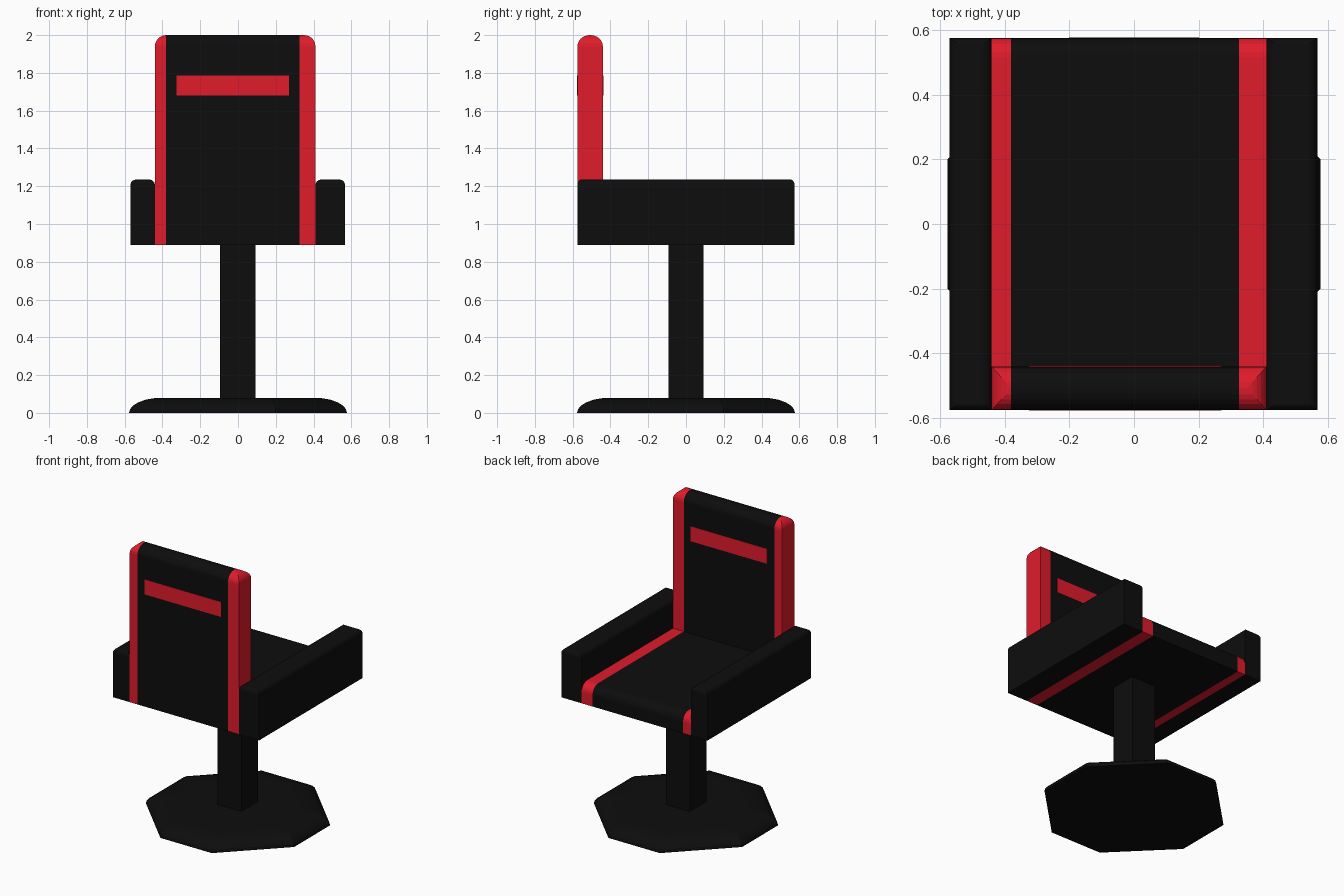
import bpy, math

if "Cube" in bpy.data.objects:
    bpy.data.objects.remove(bpy.data.objects["Cube"])


def material(name, color):
    m = bpy.data.materials.new(name)
    m.diffuse_color = (*color, 1)
    m.use_nodes = True
    m.node_tree.nodes["Principled BSDF"].inputs["Base Color"].default_value = m.diffuse_color
    return m


BLACK = material("black", (0.004, 0.004, 0.004))
RED = material("red", (0.75, 0.011, 0.024))


def loft(name, rings, mat):
    n = len(rings[0])
    verts = [v for ring in rings for v in ring]
    faces = [tuple(reversed(range(n))), tuple(range(len(verts) - n, len(verts)))]
    for k in range(len(rings) - 1):
        for i in range(n):
            j = (i + 1) % n
            faces.append((k * n + i, k * n + j, (k + 1) * n + j, (k + 1) * n + i))
    me = bpy.data.meshes.new(name)
    me.from_pydata(verts, [], faces)
    me.materials.append(mat)
    ob = bpy.data.objects.new(name, me)
    bpy.context.collection.objects.link(ob)
    return ob


def block(name, x, y, z, mat, r=0, left=0, right=0, front=0, back=0, steps=6):
    """Box whose top edges are rounded with radius r on the flagged sides."""
    def ring(h, d):
        x0, x1 = x[0] + d * left, x[1] - d * right
        y0, y1 = y[0] + d * front, y[1] - d * back
        return [(x0, y0, h), (x1, y0, h), (x1, y1, h), (x0, y1, h)]
    rings = [ring(z[0], 0)]
    if r:
        for i in range(steps + 1):
            t = math.pi / 2 * i / steps
            rings.append(ring(z[1] - r + r * math.sin(t), r * (1 - math.cos(t))))
    else:
        rings.append(ring(z[1], 0))
    return loft(name, rings, mat)


# Octagonal foot with a domed rim
outline = [(0.577, -0.2), (0.577, 0.2), (0.2, 0.577), (-0.2, 0.577),
           (-0.577, 0.2), (-0.577, -0.2), (-0.2, -0.577), (0.2, -0.577)]
rings = []
for i in range(7):
    t = math.pi / 2 * i / 6
    s = 1 - 0.3 * (1 - math.cos(t))
    rings.append([(px * s, py * s, 0.08 * math.sin(t)) for px, py in outline])
loft("foot", rings, BLACK)

# Square post
block("post", (-0.095, 0.092), (-0.093, 0.093), (0.07, 0.89), BLACK)

# Seat and backrest, each a black centre between red stripes
columns = [("left_stripe", (-0.44, -0.38), RED, 1, 0),
           ("centre", (-0.38, 0.325), BLACK, 0, 0),
           ("right_stripe", (0.325, 0.41), RED, 0, 1)]
for part, x, mat, left, right in columns:
    block("seat_" + part, x, (-0.44, 0.575), (0.89, 1.03), mat, 0.06, back=1)
    block("backrest_" + part, x, (-0.575, -0.44), (0.89, 2.0), mat, 0.0598,
          left, right, 1.1, 1.1)

# Red band seen on both faces of the backrest
block("backrest_band", (-0.325, 0.27), (-0.577, -0.438), (1.68, 1.785), RED)

# Armrests
for side, x in (("left", (-0.57, -0.44)), ("right", (0.41, 0.567))):
    block(side + "_armrest", x, (-0.575, 0.575), (0.89, 1.235), BLACK, 0.03,
          1, 1, 0.7, 0.7)
